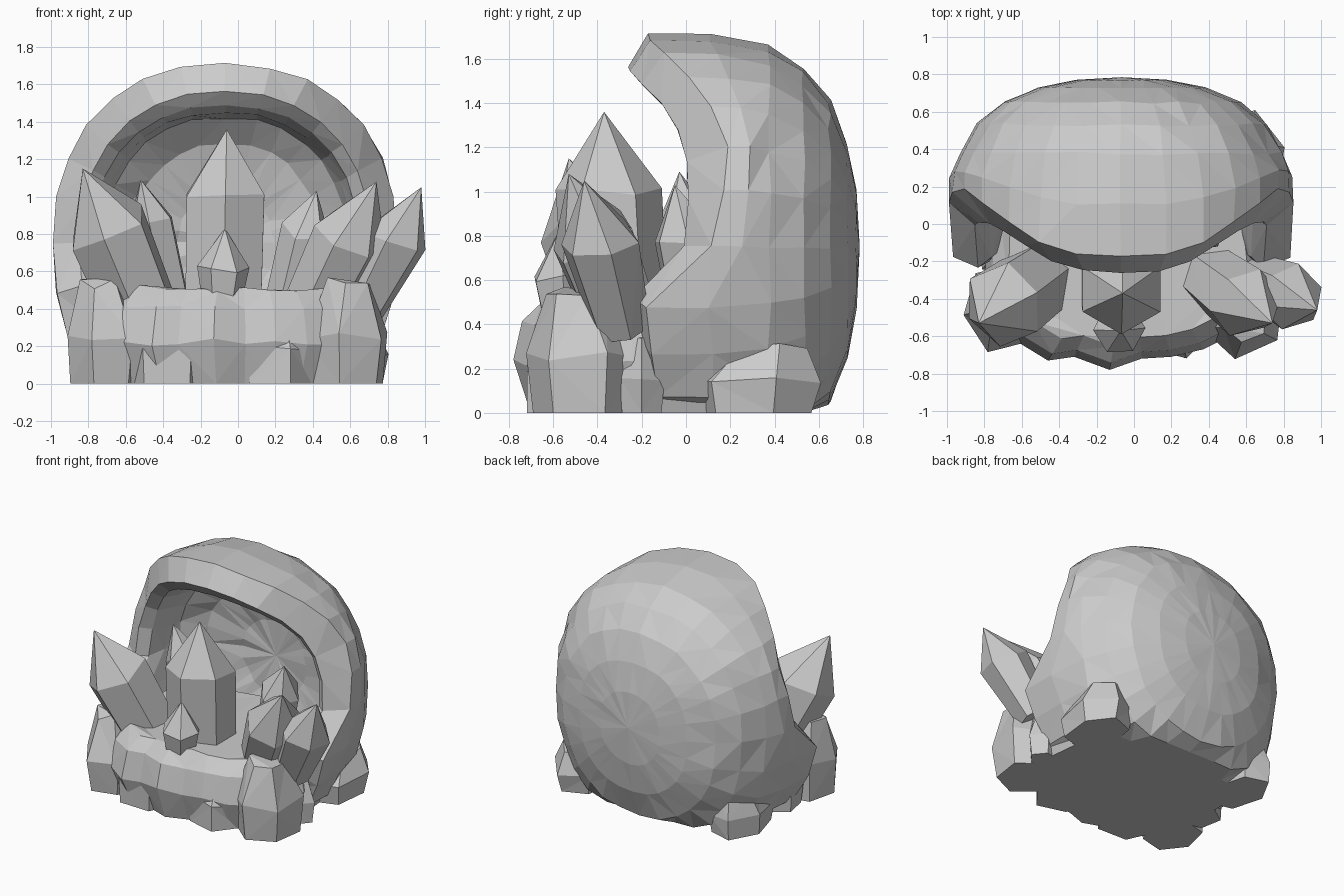
import bpy, bmesh, math, random
from mathutils import Vector

cube = bpy.data.objects.get("Cube")
if cube:
    bpy.data.objects.remove(cube)
rng = random.Random(4)

stone = bpy.data.materials.new("grey_stone")
stone.use_nodes = True
GREY = (0.6, 0.6, 0.6, 1)
stone.diffuse_color = GREY
stone.node_tree.nodes["Principled BSDF"].inputs["Base Color"].default_value = GREY


def loft(name, rings):
    """Join rings of points; a ring of one point closes to a tip."""
    bm = bmesh.new()
    loops = [[bm.verts.new(p) for p in ring] for ring in rings]
    for low, high in zip(loops, loops[1:]):
        n = max(len(low), len(high))
        for i in range(n):
            j = (i + 1) % n
            if len(low) == 1:
                bm.faces.new((low[0], high[j], high[i]))
            elif len(high) == 1:
                bm.faces.new((low[i], low[j], high[0]))
            else:
                bm.faces.new((low[i], low[j], high[j], high[i]))
    for end in (loops[0], loops[-1]):
        if len(end) > 2:
            bm.faces.new(end)
    bmesh.ops.triangulate(bm, faces=bm.faces[:])
    bmesh.ops.recalc_face_normals(bm, faces=bm.faces[:])
    mesh = bpy.data.meshes.new(name)
    bm.to_mesh(mesh)
    bm.free()
    mesh.materials.append(stone)
    obj = bpy.data.objects.new(name, mesh)
    bpy.context.collection.objects.link(obj)
    return obj


def lerp_table(table, v):
    for (a, fa), (b, fb) in zip(table, table[1:]):
        if v <= b:
            return fa + (fb - fa) * max(0, (v - a) / (b - a))
    return table[-1][1]


# Hollow shell: columns run from the back pole, round the lip, to the cavity wall
LIP = [(0, -.14), (.3, -.2), (.52, -.24), (.76, .0), (1.15, .01), (1.25, -.01),
       (1.38, -.045), (1.5, -.12), (1.58, -.19), (1.66, -.26)]
BEVEL = [(0, .04), (.55, .06), (.8, .14), (1.15, .19), (1.4, .14), (1.66, .09)]
SIDES = 28


def rounded(v):
    return math.copysign(abs(v) ** .89, v)


def shell_ring(profile, wobble=.009):
    ring = []
    for i in range(SIDES):
        a = math.tau * i / SIDES
        rise = rounded(math.sin(a))
        height = .75 + .92 * rise
        lip = lerp_table(LIP, height)
        scale, y = profile(lip, lip + lerp_table(BEVEL, height))
        j = [rng.uniform(-wobble, wobble) for _ in range(3)]
        ring.append((-.068 + .922 * scale * rounded(math.cos(a)) + j[0], y + j[1],
                     max(0, .75 + (.96 if rise > 0 else 1.03) * scale * rise + j[2])))
    return ring


rings = [[(-.065, .785, .75)]]
for t in (.985, .93, .82, .66, .45):
    size = (1 - t ** 2.5) ** .4
    rings.append(shell_ring(lambda lip, edge: (size, .05 + .73 * t), .003 if t > .9 else .009))
rings.append(shell_ring(lambda lip, edge: (.995, (edge + .38) / 2)))
rings.append(shell_ring(lambda lip, edge: (1, edge), .005))
rings.append(shell_ring(lambda lip, edge: (.845, lip), .005))
rings.append(shell_ring(lambda lip, edge: (.77, lip + .06), .005))
rings.append(shell_ring(lambda lip, edge: (.73, lip + .2)))
for size, depth in ((.7, .32), (.55, .45), (.28, .53)):
    rings.append(shell_ring(lambda lip, edge: (size, depth)))
rings.append([(-.065, .55, .75)])
loft("hollow_shell", rings)


# Floor slab with an overhanging craggy front edge
EDGE = [(.66, .3), (.72, -.25), (.55, -.58), (.37, -.67), (.2, -.71), (.04, -.72), (-.13, -.78),
        (-.32, -.71), (-.46, -.73), (-.64, -.62), (-.8, -.4), (-.78, .3), (-.1, .45)]
floor_rings = []
for z, s, rough in ((0, .9, 0), (.22, 1, .03), (.4, .95, .02), (.51, .84, .02)):
    floor_rings.append([(x * s, y * s, z + rng.uniform(-rough, rough)) for x, y in EDGE])
loft("cave_floor", floor_rings)


# Crystals: hexagonal shafts with pointed tips
def crystal(name, base, tip, radius, shoulder=.62, foot=.8, spin=0):
    base, tip = Vector(base), Vector(tip)
    turn = (tip - base).to_track_quat('Z', 'Y')
    rings = []
    for t, r in ((0, radius * foot), (shoulder, radius)):
        ring = []
        for i in range(6):
            a = math.tau * i / 6 + spin
            slide = rng.uniform(-.05, .05) if t else 0
            p = Vector((r * math.cos(a), r * math.sin(a), (t + slide) * (tip - base).length))
            ring.append(base + turn @ p)
        rings.append(ring)
    loft(name, rings + [[tip]])


crystal("centre_crystal", (-.08, -.31, .35), (-.06, -.37, 1.36), .24, .66, .97, .2)
crystal("front_small_crystal", (-.09, -.55, .36), (-.07, -.57, .83), .14, .55, .65, .3)
crystal("right_large_crystal", (-.5, -.29, .35), (-.83, -.53, 1.15), .23, .6, .9, .3)
crystal("right_back_crystal", (-.36, .08, .4), (-.52, -.03, 1.09), .13, .65, .9, .4)
crystal("left_large_crystal", (.38, -.26, .35), (.74, -.53, 1.08), .2, .62, .85, .3)
crystal("left_outer_crystal", (.64, -.29, .38), (.98, -.46, 1.05), .18, .58, .75, .2)
crystal("left_back_crystal", (.26, .05, .4), (.42, -.05, 1.03), .14, .65, .9, .2)


# Faceted boulders round the foot; the crown may sit off centre
def boulder(name, x, y, rx, ry, height, sides=6, spin=0, crown=(0, 0), top=.5):
    rings = []
    for t, s in ((0, .94), (.5, 1.03), (1, top)):
        ring = []
        for i in range(sides):
            a = math.tau * i / sides + spin
            k = s * rng.uniform(.94, 1.06)
            lift = rng.uniform(-.1, 0) if t else 0
            shift = 1 if t == 1 else 0
            ring.append((x + crown[0] * shift + rx * k * math.cos(a),
                         y + crown[1] * shift + ry * k * math.sin(a), (t + lift) * height))
        rings.append(ring)
    loft(name, rings)


boulder("right_front_boulder", -.71, -.44, .21, .24, .56, 6, .2, (-.02, 0), .55)
boulder("right_inner_boulder", -.38, -.56, .22, .17, .42, 5, .3, (0, .06))
boulder("left_front_boulder", .57, -.46, .23, .25, .58, 6, .4, (.02, -.04), .55)
boulder("left_inner_boulder", .22, -.56, .2, .17, .42, 5, 0, (0, .06))
boulder("left_side_boulder", .65, -.2, .12, .1, .36, 5)
boulder("left_rear_boulder", .6, .32, .2, .28, .32, 6, .3, (0, .05), .68)
boulder("right_rear_boulder", -.68, .32, .19, .27, .3, 6, .9, (0, .04), .65)
boulder("right_side_boulder", -.72, -.12, .13, .16, .34, 5, .2)
